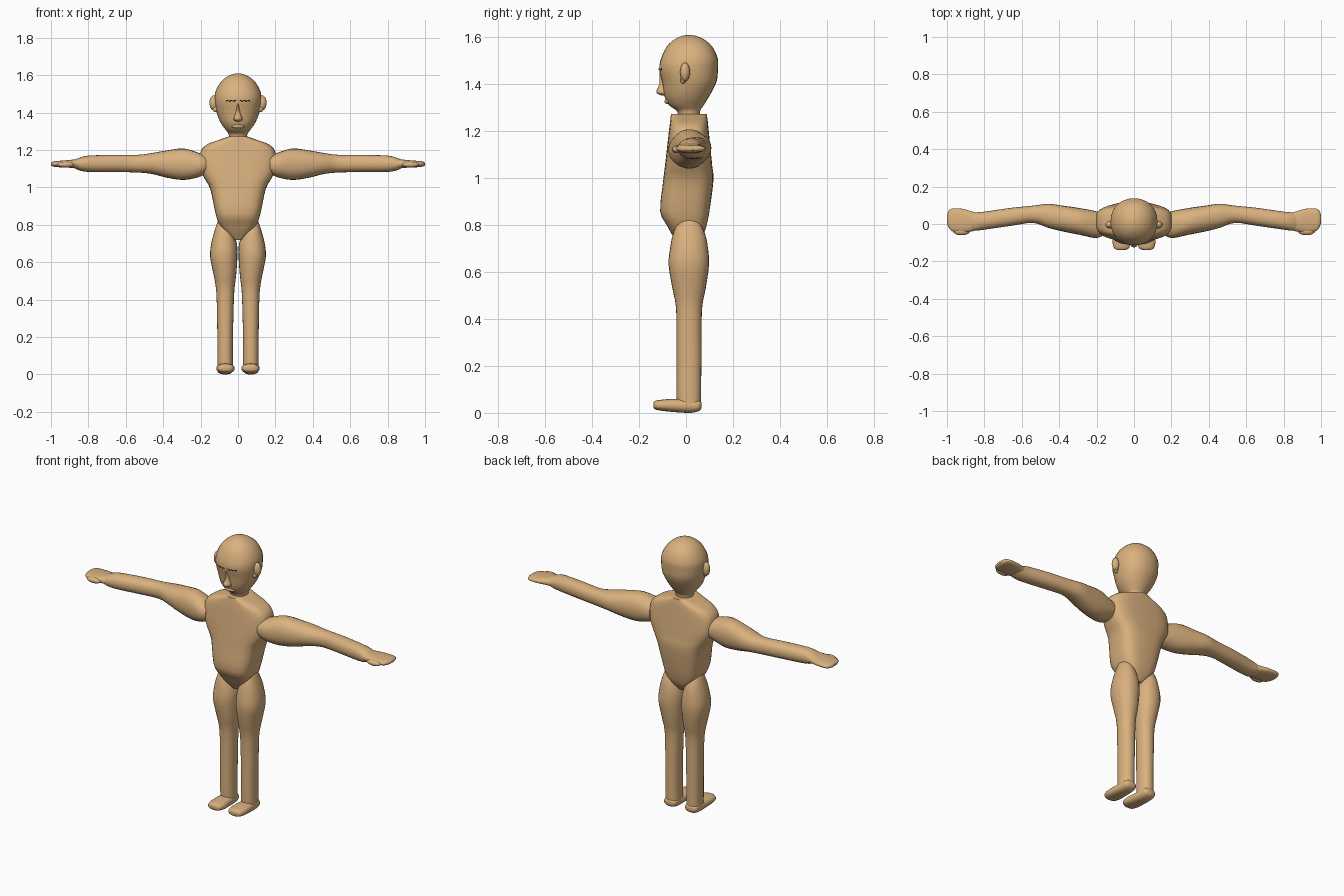
import bpy, bmesh, math
from mathutils import Vector


def material(name, rgb):
    m = bpy.data.materials.new(name)
    m.diffuse_color = (*rgb, 1)
    return m


SKIN = material("skin tan", (0.70, 0.44, 0.21))
DARK = material("eye black", (0.005, 0.005, 0.005))


def finish(name, bm, mat, mirror=False):
    bmesh.ops.recalc_face_normals(bm, faces=bm.faces)
    me = bpy.data.meshes.new(name)
    bm.to_mesh(me)
    bm.free()
    me.materials.append(mat)
    ob = bpy.data.objects.new(name, me)
    bpy.context.collection.objects.link(ob)
    if mirror:
        ob.modifiers.new("Mirror", 'MIRROR')
    bpy.ops.object.select_all(action='DESELECT')
    ob.select_set(True)
    bpy.context.view_layer.objects.active = ob
    bpy.ops.object.shade_smooth_by_angle(angle=math.radians(50))
    return ob


def refine(rows, steps):
    """Smooth curve through the given sections."""
    out = []
    for i in range(len(rows) - 1):
        a, b = rows[max(i - 1, 0)], rows[i]
        c, d = rows[i + 1], rows[min(i + 2, len(rows) - 1)]
        for s in range(steps):
            t = s / steps
            out.append([0.5 * (2 * q + (r - p) * t + (2*p - 5*q + 4*r - w) * t*t
                               + (3*q - p - 3*r + w) * t**3)
                        for p, q, r, w in zip(a, b, c, d)])
    return out + [list(rows[-1])]


def loft(name, axis, rows, power=2.0, sides=24, steps=3, mirror=False):
    """Rows: position, then min and max of both cross directions."""
    bm = bmesh.new()
    rings = []
    for t, u0, u1, v0, v1 in refine(rows, steps):
        ring = []
        for k in range(sides):
            a = 2 * math.pi * k / sides
            c, s = math.cos(a), math.sin(a)
            u = (u0 + u1) / 2 + (u1 - u0) / 2 * math.copysign(abs(c) ** (2 / power), c)
            v = (v0 + v1) / 2 + (v1 - v0) / 2 * math.copysign(abs(s) ** (2 / power), s)
            co = {'Z': (u, v, t), 'X': (t, u, v), 'Y': (u, t, v)}[axis]
            ring.append(bm.verts.new(co))
        rings.append(ring)
    for p, q in zip(rings, rings[1:]):
        for k in range(sides):
            j = (k + 1) % sides
            bm.faces.new((p[k], p[j], q[j], q[k]))
    bm.faces.new(rings[0])
    bm.faces.new(rings[-1])
    return finish(name, bm, SKIN, mirror)


def blob(name, loc, size, mirror=False):
    bm = bmesh.new()
    bmesh.ops.create_uvsphere(bm, u_segments=16, v_segments=10, radius=1)
    for v in bm.verts:
        v.co = Vector(loc) + Vector(a * b for a, b in zip(v.co, size))
    return finish(name, bm, SKIN, mirror)


# Torso: boxy chest narrowing to the hips
loft("torso", 'Z', [
    (0.72, -0.025, 0.025, -0.035, 0.05),
    (0.76, -0.07, 0.07, -0.06, 0.075),
    (0.80, -0.10, 0.10, -0.082, 0.088),
    (0.86, -0.12, 0.12, -0.110, 0.10),
    (0.99, -0.148, 0.148, -0.097, 0.117),
    (1.05, -0.18, 0.18, -0.090, 0.112),
    (1.11, -0.205, 0.205, -0.083, 0.106),
    (1.19, -0.20, 0.20, -0.074, 0.098),
    (1.23, -0.165, 0.165, -0.069, 0.094),
    (1.255, -0.10, 0.10, -0.066, 0.091),
    (1.272, -0.05, 0.05, -0.064, 0.088)], power=3.2, sides=32)

# Neck and head
loft("head", 'Z', [
    (1.25, -0.05, 0.05, -0.035, 0.06),
    (1.285, -0.05, 0.05, -0.038, 0.06),
    (1.31, -0.068, 0.068, -0.072, 0.075),
    (1.35, -0.095, 0.095, -0.092, 0.10),
    (1.41, -0.117, 0.117, -0.102, 0.13),
    (1.465, -0.125, 0.125, -0.114, 0.136),
    (1.51, -0.121, 0.121, -0.106, 0.135),
    (1.56, -0.095, 0.095, -0.082, 0.112),
    (1.59, -0.062, 0.062, -0.05, 0.078),
    (1.605, -0.030, 0.030, -0.02, 0.045),
    (1.61, -0.004, 0.004, 0.008, 0.016)], power=2.15, sides=32)

# Nose: narrow bridge widening to the tip
loft("nose", 'Z', [
    (1.352, -0.008, 0.008, -0.105, -0.07),
    (1.36, -0.022, 0.022, -0.122, -0.07),
    (1.373, -0.022, 0.022, -0.126, -0.07),
    (1.40, -0.013, 0.013, -0.114, -0.07),
    (1.45, -0.008, 0.008, -0.112, -0.07)], sides=12)
blob("mouth", (0, -0.074, 1.327), (0.035, 0.018, 0.012))
blob("ear", (0.130, -0.004, 1.452), (0.023, 0.021, 0.040), True)
blob("ear_lobe", (0.120, -0.012, 1.418), (0.014, 0.012, 0.016), True)

# Narrow eye slits following the curve of the face
bm = bmesh.new()
pairs = []
for i in range(9):
    x = 0.008 + 0.057 * i / 8
    y = 0.011 - 0.125 * (1 - (x / 0.125) ** 2.15) ** (1 / 2.15) - 0.003
    z = 1.463 + 0.003 * math.sin(i * 2.1)
    h = 0.003 + 0.003 * (i % 3)
    pairs.append([bm.verts.new((x, y, z - h / 2)), bm.verts.new((x, y, z + h / 2))])
for p, q in zip(pairs, pairs[1:]):
    bm.faces.new((p[0], q[0], q[1], p[1]))
finish("eye", bm, DARK, True)

# Arms: full upper arm, bent slightly at the elbow
loft("arm", 'X', [
    (0.17, -0.065, 0.06, 1.075, 1.17),
    (0.21, -0.075, 0.070, 1.055, 1.185),
    (0.29, -0.058, 0.085, 1.040, 1.208),
    (0.38, -0.040, 0.098, 1.052, 1.198),
    (0.46, -0.020, 0.108, 1.072, 1.184),
    (0.54, 0.006, 0.098, 1.080, 1.174),
    (0.66, -0.010, 0.086, 1.082, 1.174),
    (0.80, -0.030, 0.066, 1.083, 1.170),
    (0.85, -0.036, 0.062, 1.092, 1.158),
    (0.88, -0.030, 0.055, 1.105, 1.145)], power=2.2, mirror=True)

# Flat mitten hand and thumb
loft("hand", 'X', [
    (0.83, -0.030, 0.058, 1.098, 1.152),
    (0.87, -0.040, 0.068, 1.102, 1.150),
    (0.91, -0.046, 0.080, 1.106, 1.146),
    (0.96, -0.042, 0.084, 1.108, 1.142),
    (0.987, -0.026, 0.076, 1.111, 1.139),
    (1.0, 0.005, 0.050, 1.119, 1.131)], power=2.3, mirror=True)
blob("thumb", (0.922, -0.040, 1.122), (0.045, 0.020, 0.016), True)

# Legs: wide thighs, straight shins
loft("leg", 'Z', [
    (0.025, 0.026, 0.110, -0.036, 0.064),
    (0.07, 0.027, 0.110, -0.040, 0.064),
    (0.25, 0.026, 0.111, -0.040, 0.066),
    (0.44, 0.020, 0.116, -0.042, 0.068),
    (0.53, 0.010, 0.130, -0.058, 0.084),
    (0.63, 0.003, 0.149, -0.074, 0.098),
    (0.70, 0.006, 0.143, -0.068, 0.094),
    (0.76, 0.026, 0.128, -0.056, 0.082),
    (0.81, 0.05, 0.112, -0.035, 0.058),
    (0.835, 0.07, 0.10, -0.01, 0.03)], power=2.2, mirror=True)

# Feet pointing forward
loft("foot", 'Y', [
    (-0.139, 0.050, 0.084, 0.024, 0.044),
    (-0.130, 0.028, 0.106, 0.014, 0.052),
    (-0.095, 0.018, 0.115, 0.008, 0.057),
    (-0.045, 0.022, 0.114, 0.003, 0.060),
    (0.02, 0.027, 0.111, 0.0, 0.06),
    (0.055, 0.032, 0.106, 0.008, 0.055),
    (0.066, 0.050, 0.090, 0.020, 0.045)], power=2.4, mirror=True)
